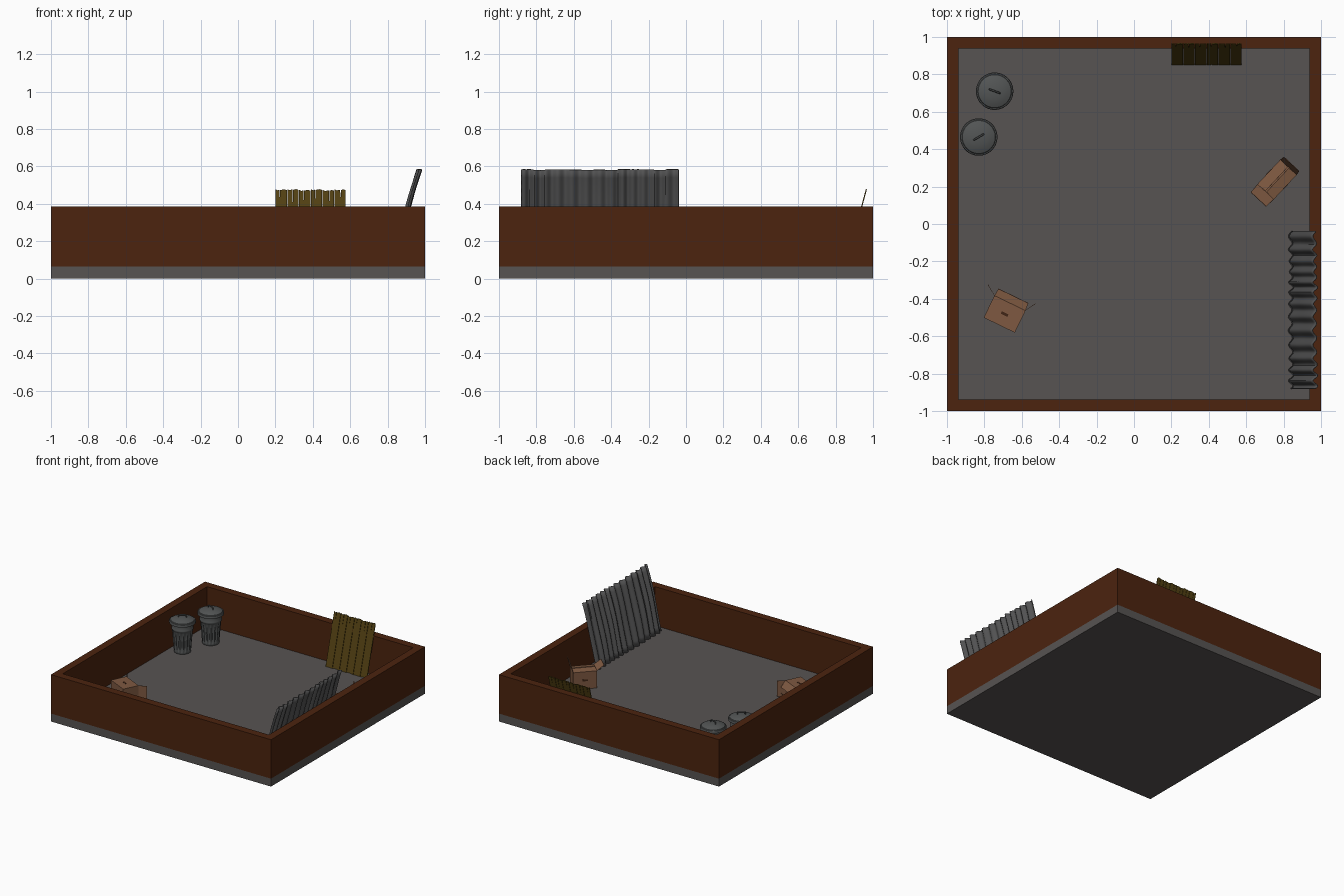
import bpy, bmesh, math, random
from mathutils import Matrix, Vector

if "Cube" in bpy.data.objects:
    bpy.data.objects.remove(bpy.data.objects["Cube"])

random.seed(4)
FLOOR = 0.065


def mat(name, rgb):
    m = bpy.data.materials.new(name)
    m.diffuse_color = (*rgb, 1)
    m.use_nodes = True
    m.node_tree.nodes["Principled BSDF"].inputs["Base Color"].default_value = m.diffuse_color
    return m


BRICK = mat("brick_brown", (0.072, 0.017, 0.0045))
CONCRETE = mat("concrete_grey", (0.095, 0.087, 0.085))
SHEET = mat("sheet_metal_grey", (0.085, 0.085, 0.086))
CAN = mat("can_metal_grey", (0.085, 0.09, 0.09))
WOOD = mat("old_wood", (0.085, 0.052, 0.006))
CARD = mat("cardboard", (0.21, 0.10, 0.053))
SLOT = mat("handle_slot_brown", (0.05, 0.018, 0.008))


def finish(bm, name, material, matrix=None, smooth=None, thick=0):
    bmesh.ops.recalc_face_normals(bm, faces=bm.faces)
    me = bpy.data.meshes.new(name)
    bm.to_mesh(me)
    bm.free()
    ob = bpy.data.objects.new(name, me)
    bpy.context.collection.objects.link(ob)
    me.materials.append(material)
    if matrix is not None:
        ob.matrix_world = matrix
    if thick:
        s = ob.modifiers.new("thickness", 'SOLIDIFY')
        s.thickness, s.offset = thick, 0
    if smooth:
        bpy.ops.object.select_all(action='DESELECT')
        ob.select_set(True)
        bpy.context.view_layer.objects.active = ob
        bpy.ops.object.shade_smooth_by_angle(angle=math.radians(smooth))
    return ob


def block(name, lo, hi, material, matrix=None):
    bm = bmesh.new()
    lo, hi = Vector(lo), Vector(hi)
    bmesh.ops.create_cube(bm, size=1, matrix=Matrix.Translation((lo + hi) / 2) @ Matrix.Diagonal((*(hi - lo), 1)))
    return finish(bm, name, material, matrix)


# Ground slab and the four walls
block("ground_slab", (-1, -1, 0), (1, 1, FLOOR), CONCRETE)
T, TOP = 0.063, 0.385
block("front_wall", (-1, -1, FLOOR), (1, -1 + T, TOP), BRICK)
block("back_wall", (-1, 1 - T, FLOOR), (1, 1, TOP), BRICK)
block("left_wall", (-1, -1 + T, FLOOR), (-1 + T, 1 - T, TOP), BRICK)
block("right_wall", (1 - T, -1 + T, FLOOR), (1, 1 - T, TOP), BRICK)


# Lathe with optional vertical ribs: profile rows are (radius, z, rib depth)
def lathe(name, rows, n, ribs, material, matrix, smooth):
    bm = bmesh.new()
    rings = []
    for r, z, d in rows:
        ring = []
        for i in range(n):
            a = 2 * math.pi * i / n
            k = r - d * (0.5 + 0.5 * math.cos(ribs * a))
            ring.append(bm.verts.new((k * math.cos(a), k * math.sin(a), z)))
        rings.append(ring)
    for a, b in zip(rings, rings[1:]):
        for i in range(n):
            j = (i + 1) % n
            bm.faces.new((a[i], a[j], b[j], b[i]))
    bm.faces.new(rings[0])
    bm.faces.new(rings[-1])
    return finish(bm, name, material, matrix, smooth)


# Ribbed bin with a domed lid and a bail handle
def trash_can(name, x, y, turn):
    m = Matrix.Translation((x, y, FLOOR)) @ Matrix.Rotation(math.radians(turn), 4, 'Z')
    body = [(0.062, 0, 0), (0.064, 0.003, 0), (0.064, 0.018, 0), (0.066, 0.024, 0.006), (0.069, 0.07, 0.008),
            (0.074, 0.13, 0.008), (0.078, 0.175, 0.006), (0.079, 0.185, 0), (0.083, 0.19, 0), (0.083, 0.2, 0),
            (0.08, 0.205, 0), (0.085, 0.25, 0)]
    lathe(name + "_body", body, 96, 16, CAN, m, 40)
    lid = [(0.092, 0.236, 0), (0.099, 0.238, 0), (0.1, 0.25, 0), (0.097, 0.256, 0), (0.091, 0.257, 0),
           (0.088, 0.262, 0), (0.07, 0.27, 0), (0.045, 0.277, 0), (0.02, 0.28, 0), (0.004, 0.281, 0)]
    lathe(name + "_lid", lid, 48, 0, CAN, m, 35)
    cu = bpy.data.curves.new(name + "_handle", 'CURVE')
    cu.dimensions, cu.bevel_depth, cu.bevel_resolution, cu.use_fill_caps = '3D', 0.005, 1, True
    sp = cu.splines.new('POLY')
    pts = [(-0.03, 0.275), (-0.028, 0.291), (-0.02, 0.298), (0.02, 0.298), (0.028, 0.291), (0.03, 0.275)]
    sp.points.add(len(pts) - 1)
    for p, (px, pz) in zip(sp.points, pts):
        p.co = (px, 0, pz, 1)
    ob = bpy.data.objects.new(name + "_handle", cu)
    bpy.context.collection.objects.link(ob)
    cu.materials.append(CAN)
    ob.matrix_world = m


trash_can("back_trash_can", -0.745, 0.71, -20)
trash_can("front_trash_can", -0.83, 0.465, 30)

# Leaning fence panel: planks with ragged ends and a short split in each
LEAN = Matrix.Translation((0.39, 0.853, FLOOR)) @ Matrix.Rotation(-math.atan(0.27), 4, 'X')
N, LENGTH = 6, 0.428
STEP = 0.378 / N
for i in range(N):
    x0 = -0.189 + i * STEP
    w = STEP - 0.003
    top = LENGTH - random.uniform(0, 0.006)
    s = w * random.uniform(0.35, 0.65)
    split = random.uniform(0.04, 0.1)
    outline = [(0, 0), (w * 0.4, random.uniform(0, 0.006)), (w, 0), (w, top - 0.005), (w * 0.8, top),
               (s + 0.002, top - 0.004), (s, top - split), (s - 0.002, top - 0.002), (w * 0.2, top - 0.006),
               (0, top)]
    bm = bmesh.new()
    bm.faces.new([bm.verts.new((x0 + px, 0, pz)) for px, pz in outline])
    finish(bm, f"fence_plank_{i + 1}", WOOD, LEAN, thick=0.006)

# Bent corrugated sheet leaning on the right wall
COLS, ROWS, WAVES = 156, 12, 13
bm = bmesh.new()
grid = []
trim = [random.uniform(-0.004, 0.002) for _ in range(WAVES + 1)]
depth = [random.uniform(0.008, 0.013) for _ in range(WAVES + 1)]
for r in range(ROWS + 1):
    t = r / ROWS
    row = []
    for c in range(COLS + 1):
        u = c / COLS
        k = int(u * WAVES)
        wave = depth[k] * math.sin(2 * math.pi * (u * WAVES + 0.25 * math.sin(9 * u)))
        x = 0.838 + 0.11 * t + 0.02 * t ** 3 + wave + 0.002 * math.sin(7 * t + 11 * u)
        z = FLOOR + 0.003 + (0.515 + trim[k]) * t
        row.append(bm.verts.new((x, -0.88 + 0.84 * u, z)))
    grid.append(row)
for a, b in zip(grid, grid[1:]):
    for c in range(COLS):
        bm.faces.new((a[c], a[c + 1], b[c + 1], b[c]))
finish(bm, "corrugated_sheet", SHEET, smooth=40, thick=0.004)


# Open cardboard box; flaps are (angle from outward, length) for +x, +y, -x, -y
def carton(name, size, flaps, matrix):
    L, W, H = size
    corners = [(L / 2, -W / 2), (L / 2, W / 2), (-L / 2, W / 2), (-L / 2, -W / 2)]
    bm = bmesh.new()
    lo = [bm.verts.new((x, y, 0)) for x, y in corners]
    hi = [bm.verts.new((x, y, H)) for x, y in corners]
    bm.faces.new(lo)
    for i, (angle, length) in enumerate(flaps):
        j = (i + 1) % 4
        bm.faces.new((lo[i], lo[j], hi[j], hi[i]))
        a = math.radians(angle)
        out = Vector((math.cos(i * math.pi / 2), math.sin(i * math.pi / 2), 0))
        reach = (out * math.cos(a) + Vector((0, 0, 1)) * math.sin(a)) * length
        along = (hi[j].co - hi[i].co).normalized() * 0.003
        bm.faces.new((hi[i], hi[j], bm.verts.new(hi[j].co + reach - along), bm.verts.new(hi[i].co + reach + along)))
    finish(bm, name, CARD, matrix, thick=0.003)
    for label, s in (("a", 1), ("b", -1)):
        y = s * W / 2
        block(f"{name}_slot_{label}", (-0.02, y - 0.0025, H / 2 - 0.007), (0.02, y + 0.0025, H / 2 + 0.007), SLOT, matrix)


# Upright box by the right wall
carton("upright_box", (0.18, 0.118, 0.14), [(75, 0.09), (171, 0.056), (35, 0.068), (171, 0.056)],
       Matrix.Translation((0.765, 0.238, FLOOR + 0.002)) @ Matrix.Rotation(math.radians(47), 4, 'Z'))

# Box lying on its side, mouth towards the back
e, d = Vector((0.9, -0.436, 0)), Vector((0.436, 0.9, 0))
tip = Matrix((e, (0, 0, -1), d)).transposed().to_4x4()
carton("tipped_box", (0.183, 0.135, 0.13), [(60, 0.065), (135, 0.06), (33, 0.068), (138, 0.062)],
       Matrix.Translation((-0.72, -0.54, FLOOR + 0.069)) @ tip)
